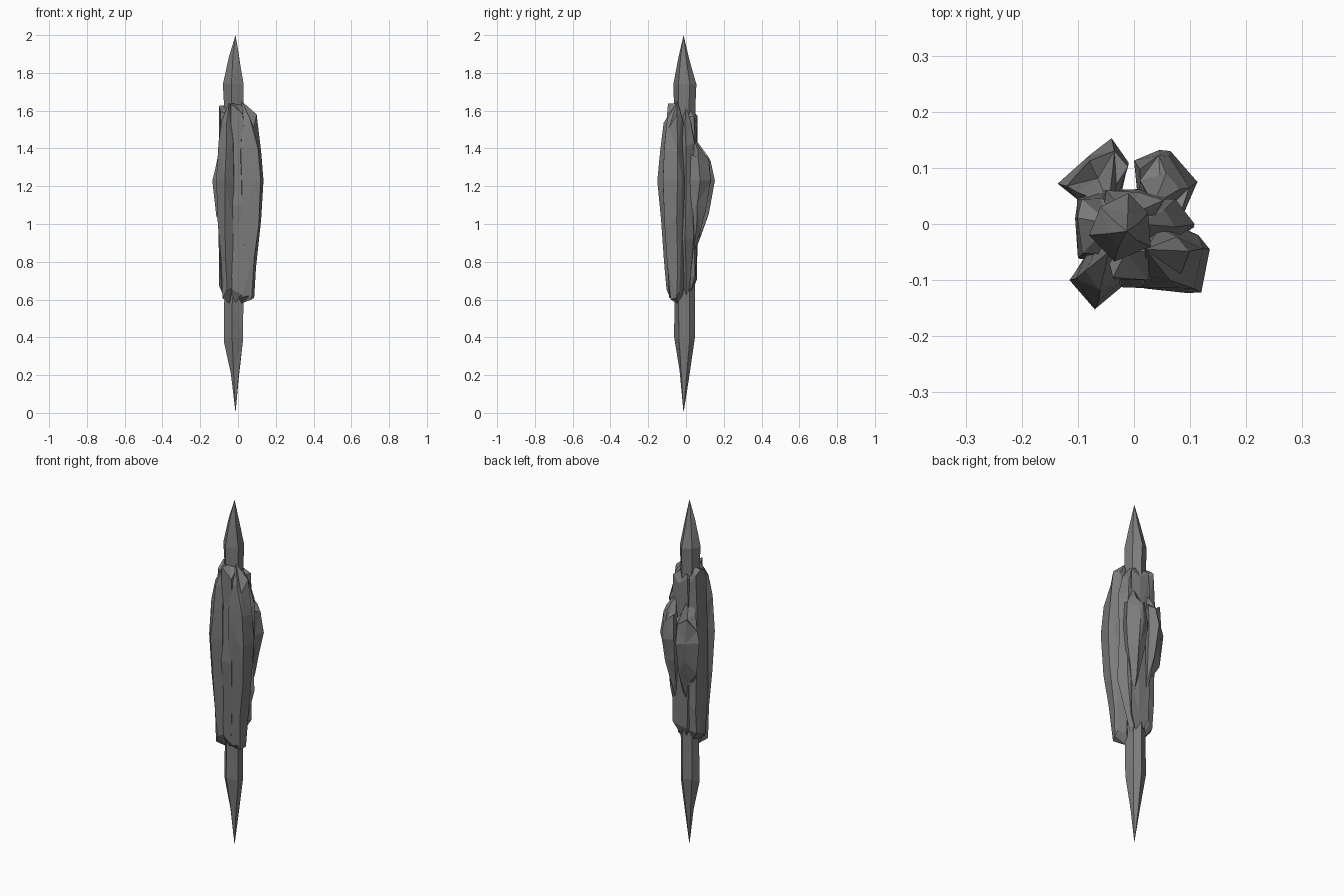
import bpy, bmesh, random
from mathutils import Vector

cube = bpy.data.objects.get("Cube")
if cube:
    bpy.data.objects.remove(cube, do_unlink=True)

stone = bpy.data.materials.new("grey stone")
stone.use_nodes = True
GREY = (0.2, 0.2, 0.2, 1)
stone.diffuse_color = GREY
bsdf = stone.node_tree.nodes["Principled BSDF"]
bsdf.inputs["Base Color"].default_value = GREY
bsdf.inputs["Roughness"].default_value = 0.9


def shard(name, outline, anchor, profile, seed, jitter=0.006, dz=0.04):
    """Loft an outline up a (height, scale) profile, closed by a point at both ends."""
    rng = random.Random(seed)
    anchor = Vector(anchor)
    peak = max(s for z, s in profile)
    bm = bmesh.new()
    rings = []
    for z, scale in profile[1:-1]:
        ring = []
        for point in outline:
            p = anchor + (Vector(point) - anchor) * scale
            wobble = 0 if scale == peak else jitter
            ring.append(bm.verts.new((p.x + rng.uniform(-wobble, wobble),
                                      p.y + rng.uniform(-wobble, wobble),
                                      z + rng.uniform(-dz, dz) * (scale != peak))))
        rings.append(ring)
    bottom = bm.verts.new((*anchor, profile[0][0]))
    top = bm.verts.new((*anchor, profile[-1][0]))
    n = len(outline)
    for i in range(n):
        j = (i + 1) % n
        bm.faces.new((bottom, rings[0][j], rings[0][i]))
        bm.faces.new((top, rings[-1][i], rings[-1][j]))
        for k, (low, high) in enumerate(zip(rings, rings[1:])):
            # alternate the diagonals for a chipped look
            if (i + k) % 2:
                bm.faces.new((low[i], low[j], high[j]))
                bm.faces.new((low[i], high[j], high[i]))
            else:
                bm.faces.new((low[i], low[j], high[i]))
                bm.faces.new((low[j], high[j], high[i]))
    bmesh.ops.recalc_face_normals(bm, faces=bm.faces)
    mesh = bpy.data.meshes.new(name)
    bm.to_mesh(mesh)
    bm.free()
    mesh.materials.append(stone)
    bpy.context.collection.objects.link(bpy.data.objects.new(name, mesh))


# Tall central spire, pointed at both ends
shard("core_spire",
      [(0.03, -0.04), (0.025, 0.02), (-0.01, 0.055), (-0.06, 0.03), (-0.08, -0.02), (-0.035, -0.067)],
      (-0.013, -0.013),
      [(0, 0), (0.2, 0.4), (0.38, 0.93), (0.58, 0.9), (1.0, 0.9), (1.4, 0.9),
       (1.62, 0.93), (1.74, 1), (1.87, 0.5), (2, 0)], 3, 0.003, 0.03)

# Long front shards
tall = [(0.58, 0), (0.63, 0.55), (0.78, 0.7), (1.0, 0.85), (1.23, 1), (1.4, 0.9), (1.55, 0.65), (1.65, 0)]
shard("front_right_shard",
      [(-0.07, -0.152), (-0.022, -0.112), (0.0, -0.03), (-0.06, 0.0), (-0.09, -0.065), (-0.115, -0.1)],
      (-0.045, -0.05), tall, 5)
shard("front_left_shard",
      [(0.12, -0.122), (0.135, -0.045), (0.115, -0.02), (0.05, 0.01), (0.0, -0.03), (0.02, -0.115), (0.094, -0.123)],
      (0.02, -0.045), tall, 8)
shard("front_middle_shard",
      [(-0.04, -0.112), (0.04, -0.115), (0.05, -0.04), (-0.01, 0.0), (-0.06, -0.05)],
      (-0.015, -0.05),
      [(0.58, 0), (0.62, 0.6), (0.85, 0.8), (1.1, 1), (1.45, 0.85), (1.6, 0.7), (1.64, 0)], 11)

# Side slabs
shard("right_slab",
      [(-0.105, 0.01), (-0.1, -0.06), (-0.02, -0.06), (0.0, 0.03), (-0.06, 0.055), (-0.1, 0.045)],
      (-0.04, 0),
      [(0.6, 0), (0.66, 0.85), (0.84, 0.97), (1.1, 1), (1.42, 0.95), (1.59, 0.85), (1.63, 0)], 14)
shard("left_slab",
      [(0.108, -0.005), (0.075, 0.04), (0.03, 0.05), (-0.01, 0.0), (0.04, -0.05)],
      (0.01, 0),
      [(0.58, 0), (0.72, 0.55), (0.92, 1), (1.2, 0.95), (1.43, 0.97), (1.55, 0.6), (1.63, 0)], 17)
shard("back_slab",
      [(0.06, 0.05), (0.01, 0.062), (-0.06, 0.06), (-0.07, 0.0), (0.03, -0.02)],
      (-0.01, 0.015),
      [(0.6, 0), (0.7, 0.85), (0.95, 0.95), (1.3, 1), (1.56, 0.9), (1.62, 0)], 20)

# Short bulging back shards
short = [(0.82, 0), (0.96, 0.4), (1.08, 0.75), (1.23, 1), (1.33, 0.85), (1.39, 0.55), (1.47, 0)]
shard("back_left_shard",
      [(0.113, 0.075), (0.065, 0.13), (0.045, 0.132), (0.0, 0.113), (0.01, 0.03), (0.09, 0.022)],
      (0.035, 0.035), short, 23)
shard("back_right_shard",
      [(-0.04, 0.153), (-0.08, 0.122), (-0.136, 0.072), (-0.1, 0.043), (-0.03, 0.02), (-0.01, 0.11)],
      (-0.045, 0.035), short, 26)
